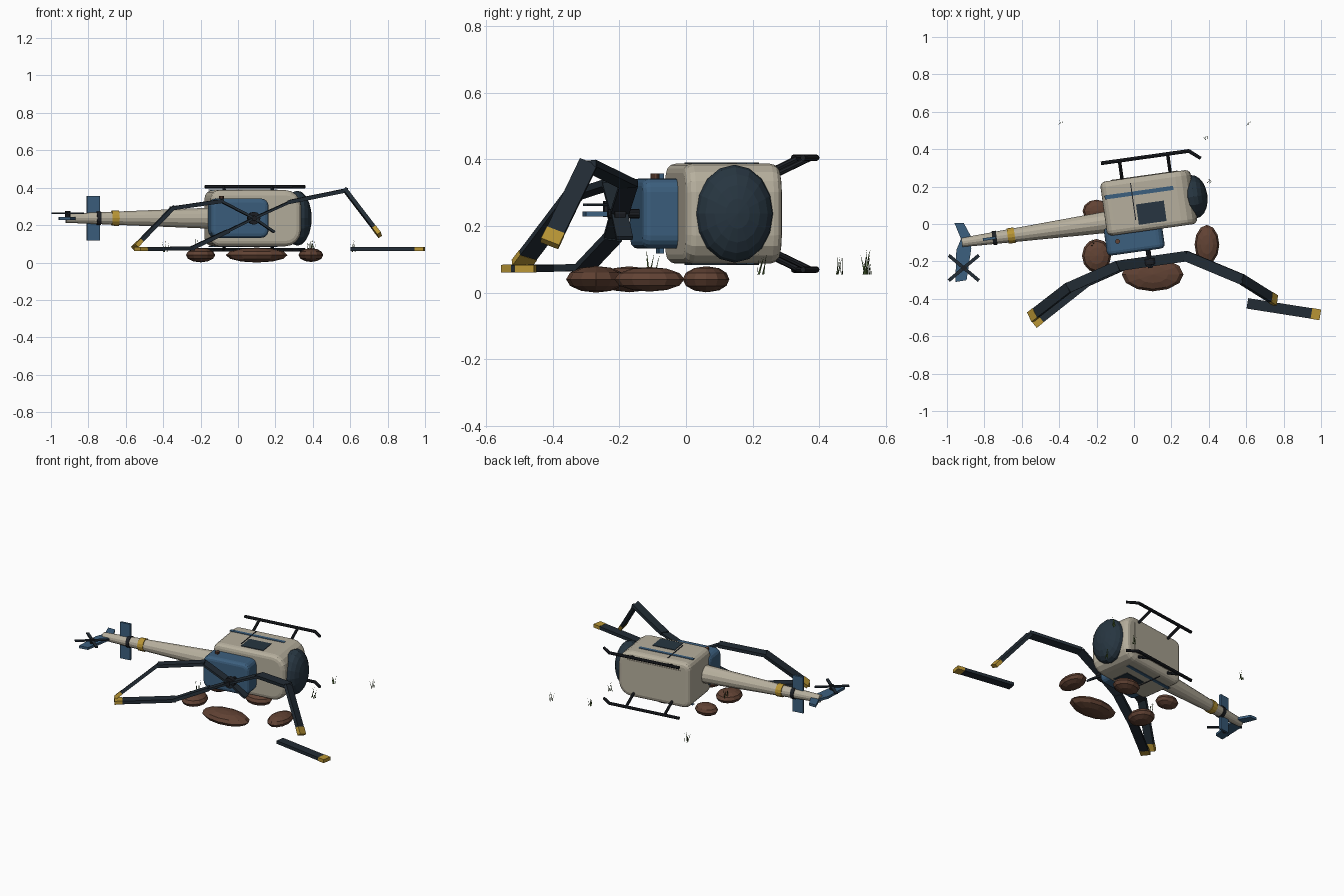
import bpy, bmesh, math, random
from mathutils import Matrix, Vector

if "Cube" in bpy.data.objects:
    bpy.data.objects.remove(bpy.data.objects["Cube"])

random.seed(4)
TILT = Matrix.Rotation(math.radians(8), 4, 'Z')   # heading of the fallen aircraft
CZ = 0.237                                        # height of its middle plane


def material(name, rgb):
    m = bpy.data.materials.new(name)
    m.diffuse_color = (*rgb, 1)
    m.use_nodes = True
    m.node_tree.nodes["Principled BSDF"].inputs["Base Color"].default_value = m.diffuse_color
    return m


CREAM = material("cream paint", (0.47, 0.43, 0.34))
BLUE = material("faded blue", (0.045, 0.115, 0.21))
BLADE = material("dark navy", (0.016, 0.025, 0.035))
GLASS = material("dark glass", (0.02, 0.036, 0.052))
BLACK = material("black metal", (0.012, 0.014, 0.018))
YELLOW = material("yellow", (0.48, 0.30, 0.035))
BROWN = material("brown stone", (0.12, 0.055, 0.034))
GREEN = material("dry green", (0.055, 0.10, 0.025))


def finish(name, bm, mat, matrix=None, smooth=False):
    if matrix:
        bm.transform(matrix)
    bmesh.ops.recalc_face_normals(bm, faces=bm.faces)
    me = bpy.data.meshes.new(name)
    bm.to_mesh(me)
    bm.free()
    me.materials.append(mat)
    ob = bpy.data.objects.new(name, me)
    bpy.context.collection.objects.link(ob)
    if smooth:
        bpy.context.view_layer.objects.active = ob
        ob.select_set(True)
        bpy.ops.object.shade_smooth_by_angle(angle=math.radians(35))
        ob.select_set(False)
    return ob


def box(name, center, size, mat, matrix=TILT):
    bm = bmesh.new()
    bmesh.ops.create_cube(bm, size=1)
    bm.transform(Matrix.Translation(center) @ Matrix.Diagonal((*size, 1)))
    return finish(name, bm, mat, matrix)


def tube(name, a, b, r1, r2, mat, sides=10, matrix=TILT):
    a, b = Vector(a), Vector(b)
    bm = bmesh.new()
    bmesh.ops.create_cone(bm, cap_ends=True, segments=sides, radius1=r1, radius2=r2, depth=(b - a).length)
    rot = Vector((0, 0, 1)).rotation_difference(b - a).to_matrix().to_4x4()
    bm.transform(Matrix.Translation((a + b) / 2) @ rot)
    return finish(name, bm, mat, matrix)


def ball(name, center, radii, mat, matrix=None, seg=12, rings=8, turn=None):
    bm = bmesh.new()
    bmesh.ops.create_uvsphere(bm, u_segments=seg, v_segments=rings, radius=1)
    if turn:
        bm.transform(turn)
    bm.transform(Matrix.Translation(center) @ Matrix.Diagonal((*radii, 1)))
    return finish(name, bm, mat, matrix)


def prism(name, pts, axis, lo, hi, mat, matrix=TILT):
    """Extrude a profile along y (points are x,z) or z (points are x,y)."""
    bm = bmesh.new()
    put = (lambda p, h: (p[0], h, p[1])) if axis == 'Y' else (lambda p, h: (p[0], p[1], h))
    f = bm.faces.new([bm.verts.new(put(p, lo)) for p in pts])
    ext = bmesh.ops.extrude_face_region(bm, geom=[f])
    d = (0, hi - lo, 0) if axis == 'Y' else (0, 0, hi - lo)
    bmesh.ops.translate(bm, vec=d, verts=[v for v in ext['geom'] if isinstance(v, bmesh.types.BMVert)])
    return finish(name, bm, mat, matrix)


def rounded(x0, x1, z0, z1, r_rear, r_front):
    """Rounded rectangle profile with different radii at rear and front."""
    out = []
    for cx, cz, r, start in ((x1 - r_front, z1 - r_front, r_front, 0), (x0 + r_rear, z1 - r_rear, r_rear, 90),
                             (x0 + r_rear, z0 + r_rear, r_rear, 180), (x1 - r_front, z0 + r_front, r_front, 270)):
        for i in range(5):
            a = math.radians(start + i * 22.5)
            out.append((cx + r * math.cos(a), cz + r * math.sin(a)))
    return out


def soften(ob, width):
    b = ob.modifiers.new("soft edges", 'BEVEL')
    b.width, b.segments, b.limit_method, b.angle_limit = width, 3, 'ANGLE', math.radians(50)


# Cabin, engine cover and nose glass
soften(prism("cabin", rounded(-0.15, 0.338, 0.087, 0.387, 0.045, 0.085), 'Y', -0.045, 0.247, CREAM), 0.028)
soften(prism("engine_cover", rounded(-0.165, 0.147, 0.132, 0.342, 0.04, 0.04), 'Y', -0.15, 0.0, BLUE), 0.022)
ball("nose_glass", (0.335, 0.1, CZ), (0.075, 0.117, 0.147), GLASS, TILT, 16, 10, Matrix.Rotation(math.pi / 2, 4, 'Y'))
box("belly_hatch", (0.09, 0.248, CZ), (0.36, 0.005, 0.2), CREAM)

# Painted side details, both sides
for side, s in (("upper", 1), ("lower", -1)):
    z = CZ + s * 0.151
    box(side + "_stripe", (0.05, 0.162, z), (0.37, 0.022, 0.004), BLUE)
    box(side + "_window", (0.1, 0.047, z), (0.15, 0.11, 0.005), GLASS)
    box(side + "_door_seam", (0.012, 0.12, z), (0.005, 0.2, 0.005), BLACK)

# Tail boom with bands
BV = 0.03
tube("tail_boom", (-0.13, BV, CZ), (-0.925, BV, CZ), 0.058, 0.025, CREAM, 14)
tube("yellow_band", (-0.64, BV, CZ), (-0.678, BV, CZ), 0.042, 0.041, YELLOW, 14)
tube("dark_band", (-0.737, BV, CZ), (-0.76, BV, CZ), 0.038, 0.037, BLACK, 14)

# Tail surfaces
box("stabiliser", (-0.777, BV, CZ), (0.07, 0.014, 0.24), BLUE)
prism("tail_fin", [(-0.96, 0.005), (-0.91, 0.005), (-0.875, -0.06), (-0.87, -0.13), (-0.895, -0.3),
                   (-0.955, -0.31), (-0.95, -0.14), (-0.925, -0.08)], 'Z', CZ - 0.009, CZ + 0.007, BLUE, None)

# Tail rotor
tube("tail_rotor_hub", (-0.91, -0.235, CZ - 0.01), (-0.91, -0.235, 0.275), 0.014, 0.014, BLACK, 8, None)
for n, deg in enumerate((40, -40)):
    spin = Matrix.Translation((-0.91, -0.235, 0.264)) @ Matrix.Rotation(math.radians(deg), 4, 'Z')
    box(f"tail_rotor_blade_{n + 1}", (0, 0, 0), (0.21, 0.018, 0.008), BLADE, spin)

# Skids
for side, s in (("upper", 1), ("lower", -1)):
    z = CZ + s * 0.168
    tube(side + "_skid", (-0.13, 0.346, z), (0.346, 0.346, z), 0.01, 0.01, BLACK, 8)
    tube(side + "_skid_tip", (0.343, 0.347, z), (0.402, 0.298, z), 0.01, 0.009, BLACK, 8)
    for n, u in enumerate((-0.03, 0.23)):
        tube(f"{side}_strut_{n + 1}", (u, 0.235, CZ + s * 0.115), (u, 0.346, z), 0.009, 0.009, BLACK, 8)

# Mast, hub and exhaust
tube("mast", (0.055, -0.13, CZ), (0.055, -0.245, CZ), 0.014, 0.014, BLACK)
tube("rotor_hub", (0.055, -0.195, CZ), (0.055, -0.228, CZ), 0.034, 0.034, BLACK, 12)
tube("exhaust", (-0.1, -0.08, 0.32), (-0.1, -0.08, 0.357), 0.013, 0.013, BROWN)


def slab(name, a, b, chord, thick, mat):
    """Flat blade section from a to b, its chord kept close to the mast direction."""
    a, b = Vector(a), Vector(b)
    d = (b - a).normalized()
    w = TILT.to_3x3() @ Vector((0, 1, 0))
    w = (w - d * w.dot(d)).normalized()
    m = Matrix((d, w, d.cross(w))).transposed().to_4x4()
    box(name, (0, 0, 0), ((b - a).length + 0.008, chord, thick), mat, Matrix.Translation((a + b) / 2) @ m)


def blade(name, pts, tip=True):
    pts = [Vector(p) for p in pts]
    if tip:
        end = pts[-1]
        pts[-1] = end + (pts[-2] - end).normalized() * 0.04
        slab(name + "_yellow_tip", pts[-1], end, 0.058, 0.023, YELLOW)
    for i, (a, b) in enumerate(zip(pts, pts[1:])):
        slab(f"{name}_section_{i + 1}", a, b, 0.056, 0.013 if i == 0 and len(pts) > 2 else 0.021, BLADE)


# Broken main rotor blades
HUB = (0.085, -0.2, CZ)
blade("raised_blade", [HUB, (0.28, -0.172, 0.325), (0.575, -0.295, 0.385), (0.755, -0.408, 0.15)])
blade("bent_blade", [HUB, (-0.09, -0.225, 0.328), (-0.35, -0.34, 0.29), (-0.55, -0.495, 0.085)])
blade("fallen_blade", [HUB, (-0.06, -0.22, 0.165), (-0.25, -0.305, 0.075), (-0.535, -0.53, 0.072)])
slab("snapped_blade_stub", HUB, (0.19, -0.185, 0.165), 0.05, 0.013, BLADE)
blade("loose_blade", [(0.61, -0.425, 0.072), (0.992, -0.485, 0.072)])

# Stones under the wreck
STONES = [(0.39, -0.11, 0.066, 0.105, 0.035), (0.1, -0.27, 0.165, 0.09, 0.038), (-0.2, -0.17, 0.078, 0.09, 0.037),
          (0.11, 0.06, 0.09, 0.07, 0.037), (-0.2, 0.07, 0.075, 0.06, 0.036)]
for n, (x, y, rx, ry, rz) in enumerate(STONES):
    ball(f"stone_{n + 1}", (x, y, 0.04), (rx, ry, rz + 0.002), BROWN, None, 12, 6)

# Grass tufts
TUFTS = [(0.62, 0.54), (0.385, 0.46), (-0.39, 0.55), (-0.22, -0.1), (0.4, 0.225)]
for n, (x, y) in enumerate(TUFTS):
    bm = bmesh.new()
    for k in range(6):
        a = random.uniform(0, math.tau)
        base = Vector((x + random.uniform(-.012, .012), y + random.uniform(-.012, .012), 0.055))
        side = Vector((math.cos(a), math.sin(a), 0)) * 0.003
        top = base + Vector((random.uniform(-.016, .016), random.uniform(-.016, .016), random.uniform(.05, .078)))
        bm.faces.new([bm.verts.new(p) for p in (base - side, base + side, top)])
    finish(f"grass_tuft_{n + 1}", bm, GREEN)
